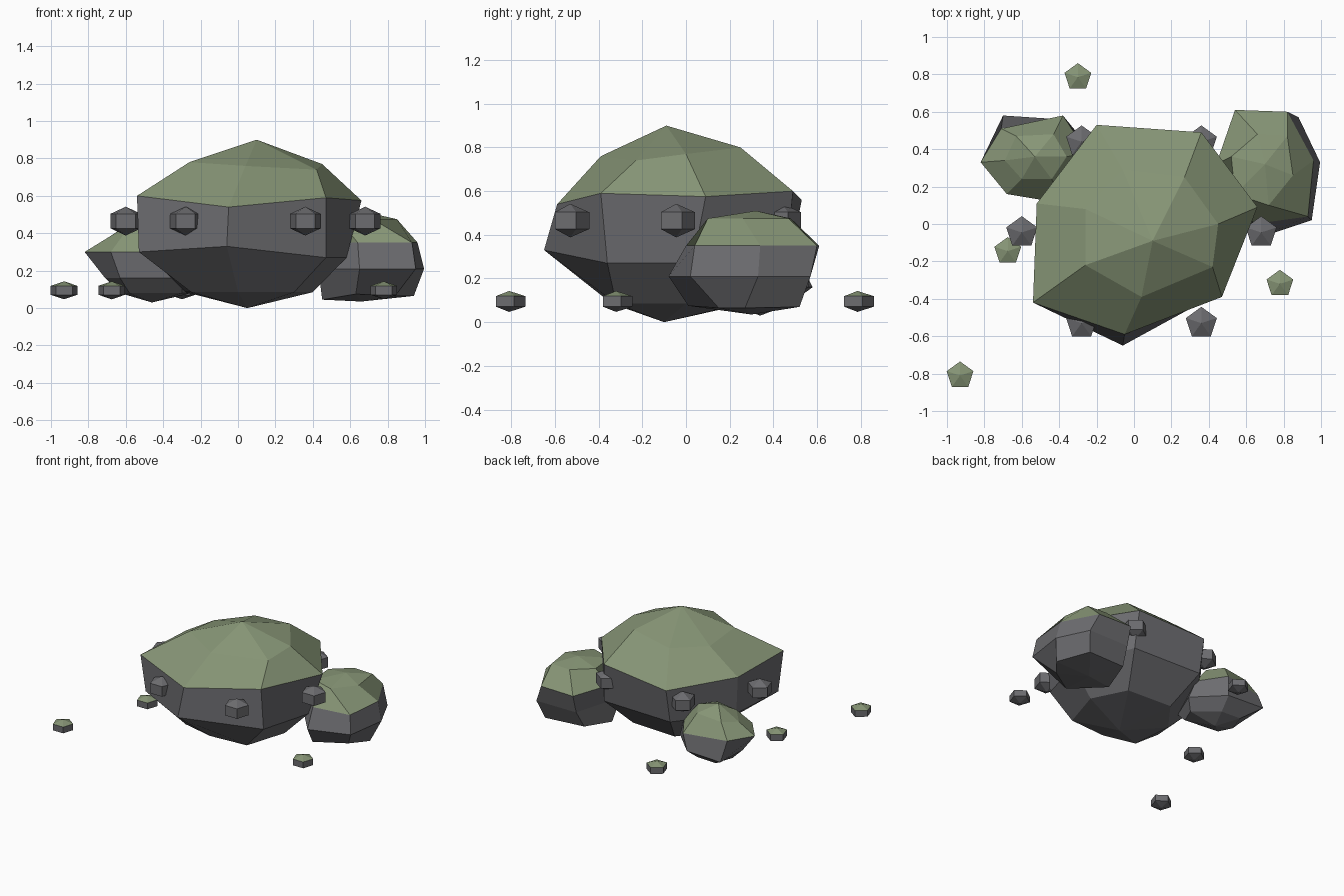
import bpy, bmesh, math

if "Cube" in bpy.data.objects:
    bpy.data.objects.remove(bpy.data.objects["Cube"])


def material(name, rgb):
    m = bpy.data.materials.new(name)
    m.diffuse_color = (*rgb, 1)
    m.use_nodes = True
    m.node_tree.nodes["Principled BSDF"].inputs["Base Color"].default_value = m.diffuse_color
    return m


STONE = material("stone", (0.15, 0.15, 0.16))
MOSS = material("moss", (0.24, 0.30, 0.18))


def rock(name, top, rings, bottom, moss_bands):
    """Faceted stone: top point, rings from top to bottom, bottom point."""
    bm = bmesh.new()
    loops = [[bm.verts.new(p) for p in r] for r in rings]
    a, b = bm.verts.new(top), bm.verts.new(bottom)
    n = len(rings[0])
    for i in range(n):
        j = (i + 1) % n
        faces = [bm.faces.new((a, loops[0][i], loops[0][j]))]
        for u, v in zip(loops, loops[1:]):
            faces.append(bm.faces.new((u[i], v[i], v[j], u[j])))
        faces.append(bm.faces.new((loops[-1][j], loops[-1][i], b)))
        for k, f in enumerate(faces):
            f.material_index = int(k < moss_bands)
    bmesh.ops.recalc_face_normals(bm, faces=bm.faces)
    me = bpy.data.meshes.new(name)
    bm.to_mesh(me)
    bm.free()
    me.materials.append(STONE)
    me.materials.append(MOSS)
    ob = bpy.data.objects.new(name, me)
    bpy.context.collection.objects.link(ob)
    return ob


def level(z, pts):
    return [(x, y, z) for x, y in pts]


def pebble(name, x, y, z, r, h, moss):
    """Five-sided stone with one corner pointing back."""
    ring = [(x + r * math.cos(math.radians(90 + 72 * i)),
             y + r * math.sin(math.radians(90 + 72 * i))) for i in range(5)]
    rock(name, (x, y, z + h), [level(z + h / 2, ring), level(z - h / 2, ring)],
         (x, y, z - h), moss)


# Main boulder, seven sided
upper = [(-.26, -.22, .78), (.04, -.39, .76), (.42, -.23, .74), (.45, 0, .77),
         (.27, .25, .80), (-.06, .29, .76), (-.26, .08, .75)]
shoulder = [(-.54, -.42, .60), (-.05, -.59, .54), (.47, -.39, .59), (.66, .09, .575),
            (.36, .49, .60), (-.20, .53, .56), (-.52, .11, .59)]
belly = [(-.53, -.37, .30), (-.06, -.65, .33), (.47, -.36, .27), (.58, .03, .27),
         (.38, .46, .30), (-.20, .48, .30), (-.50, .10, .30)]
foot = [(-.25, -.28), (0, -.34), (.30, -.32), (.40, 0), (.27, .26), (-.10, .28), (-.28, .04)]
rock("main_boulder", (.10, -.09, .90), [upper, shoulder, belly, level(.085, foot)],
     (.05, -.10, 0), 2)

# Right boulder, six sided
right_upper = [(.66, .48), (.82, .47), (.85, .26), (.72, .10), (.54, .16), (.52, .36)]
right_shoulder = [(.54, .61), (.82, .60), (.96, .34), (.93, .04), (.64, 0), (.44, .32)]
right_belly = [(.54, .57), (.88, .57), (.995, .33), (.95, .02), (.65, -.08), (.43, .18)]
right_foot = [(.52, .50, .08), (.84, .52, .07), (.94, .27, .065), (.84, .15, .065),
              (.63, .01, .075), (.45, .26, .045)]
rock("right_boulder", (.70, .32, .51),
     [level(.475, right_upper), level(.35, right_shoulder), level(.21, right_belly),
      right_foot],
     (.66, .30, .035), 2)

# Left boulder, six sided
left_upper = [(-.63, .47, .41), (-.43, .48, .43), (-.36, .36, .44), (-.44, .24, .43),
              (-.60, .24, .41), (-.69, .34, .38)]
left_shoulder = [(-.71, .51), (-.38, .58), (-.25, .38), (-.38, .11), (-.68, .16), (-.82, .33)]
left_belly = [(-.70, .58), (-.40, .56), (-.20, .36), (-.30, .12), (-.63, .16), (-.71, .32)]
left_foot = [(-.58, .47), (-.42, .46), (-.25, .32), (-.30, .20), (-.58, .23), (-.63, .33)]
rock("left_boulder", (-.53, .36, .485),
     [left_upper, level(.30, left_shoulder), level(.16, left_belly),
      level(.08, left_foot)],
     (-.46, .34, .03), 2)

# Bare stones set in a circle around the main boulder
for i in range(6):
    a = math.radians(60 * i)
    pebble(f"embedded_stone_{i + 1}", .04 + .64 * math.cos(a),
           -.045 + .56 * math.sin(a), .465, .087, .077, 0)

# Mossy pebbles scattered on the ground
for i, (x, y) in enumerate([(-.93, -.81), (.78, -.32), (-.675, -.145), (-.30, .785)]):
    pebble(f"ground_pebble_{i + 1}", x, y, .095, .075, .048, 1)
